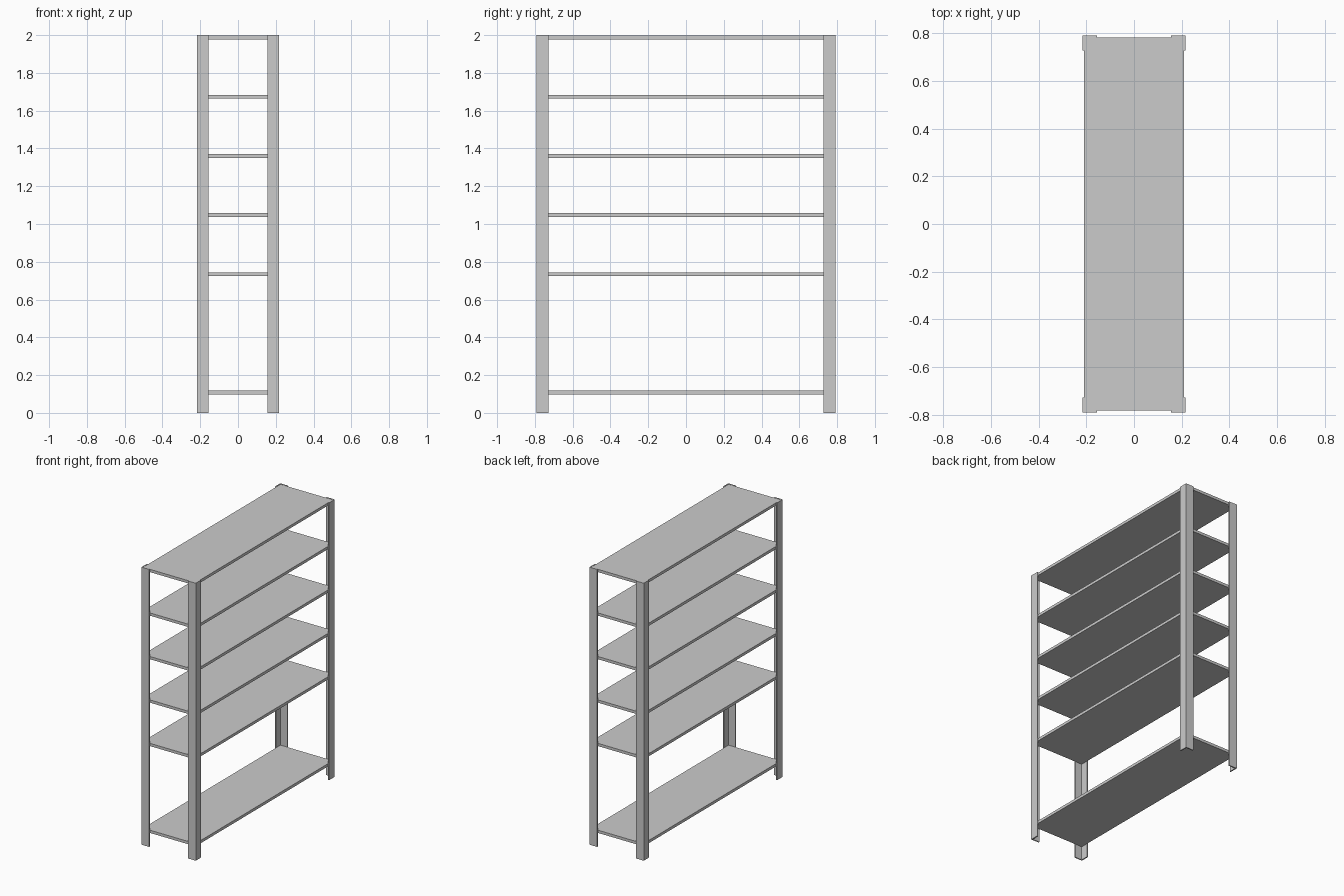
import bpy, bmesh

if "Cube" in bpy.data.objects:
    bpy.data.objects.remove(bpy.data.objects["Cube"])

HX, HY, H = 0.217, 0.791, 2.0   # outer half sizes and height
LEG, T = 0.062, 0.008           # angle-post flange width and thickness
SHELF_T = 0.02


def prism(name, pts, z0, z1):
    """Extrude a closed xy outline from z0 to z1."""
    bm = bmesh.new()
    face = bm.faces.new([bm.verts.new((x, y, z0)) for x, y in pts])
    ext = bmesh.ops.extrude_face_region(bm, geom=[face])
    verts = [v for v in ext["geom"] if isinstance(v, bmesh.types.BMVert)]
    bmesh.ops.translate(bm, verts=verts, vec=(0, 0, z1 - z0))
    bmesh.ops.recalc_face_normals(bm, faces=bm.faces[:])
    mesh = bpy.data.meshes.new(name)
    bm.to_mesh(mesh)
    bm.free()
    obj = bpy.data.objects.new(name, mesh)
    bpy.context.collection.objects.link(obj)
    return obj


# L-section corner posts
profile = [(0, 0), (LEG, 0), (LEG, T), (T, T), (T, LEG), (0, LEG)]
for sx, side in ((-1, "left"), (1, "right")):
    for sy, end in ((-1, "front"), (1, "back")):
        pts = [(sx * (HX - x), sy * (HY - y)) for x, y in profile]
        prism(f"{end}_{side}_post", pts, 0, H)

# Shelves, with a taller gap above the lowest one
w, d = HX - T, HY - T
outline = [(-w, -d), (w, -d), (w, d), (-w, d)]
for i, top in enumerate((0.118, 0.744, 1.057, 1.370, 1.684, 1.998)):
    prism(f"shelf_{i + 1}", outline, top - SHELF_T, top)
